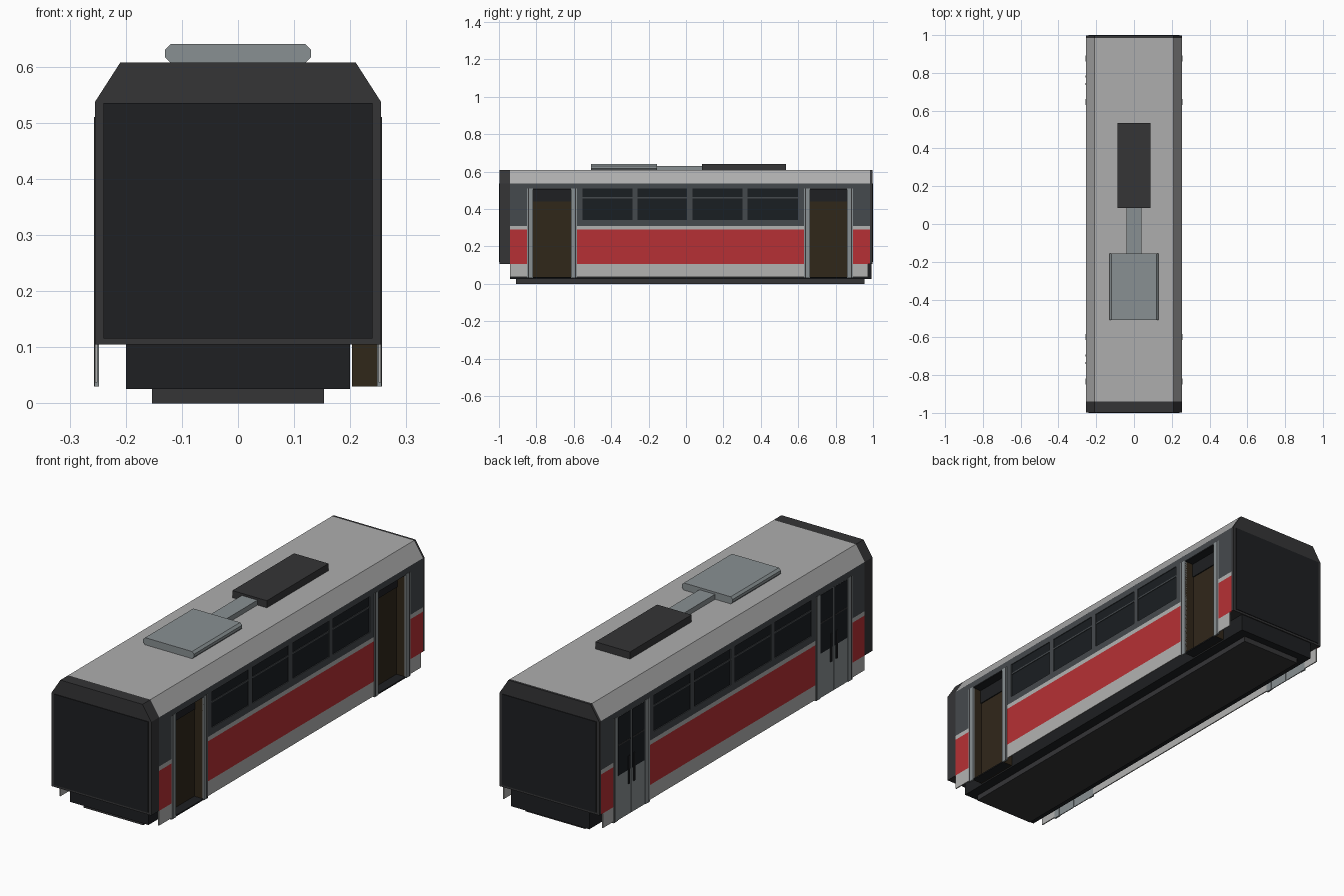
import bpy, bmesh

if "Cube" in bpy.data.objects:
    bpy.data.objects.remove(bpy.data.objects["Cube"])

def mat(name, r, g, b):
    m = bpy.data.materials.new(name)
    m.diffuse_color = (r, g, b, 1)
    m.use_nodes = True
    m.node_tree.nodes["Principled BSDF"].inputs["Base Color"].default_value = m.diffuse_color
    return m

RED = mat("red", 0.47, 0.03, 0.035)
LIGHT = mat("light_grey", 0.45, 0.45, 0.44)
ROOF = mat("roof_grey", 0.42, 0.42, 0.42)
SLATE = mat("slate", 0.06, 0.068, 0.075)
METAL = mat("metal", 0.25, 0.28, 0.29)
DARK = mat("dark_trim", 0.035, 0.035, 0.037)
BLACK = mat("black", 0.013, 0.014, 0.016)
GLASS = mat("glass", 0.01, 0.013, 0.016)
BROWN = mat("door_interior", 0.03, 0.02, 0.01)

def mesh_object(name, bm, material):
    bmesh.ops.recalc_face_normals(bm, faces=bm.faces)
    me = bpy.data.meshes.new(name)
    bm.to_mesh(me)
    bm.free()
    me.materials.append(material)
    ob = bpy.data.objects.new(name, me)
    bpy.context.collection.objects.link(ob)
    return ob

def prism(name, profile, y0, y1, material):
    """Extrude an x-z profile along y."""
    bm = bmesh.new()
    face = bm.faces.new([bm.verts.new((x, y0, z)) for x, z in profile])
    ext = bmesh.ops.extrude_face_region(bm, geom=[face])
    verts = [g for g in ext["geom"] if isinstance(g, bmesh.types.BMVert)]
    bmesh.ops.translate(bm, vec=(0, y1 - y0, 0), verts=verts)
    return mesh_object(name, bm, material)

def box(name, x, y, z, material):
    prof = [(x[0], z[0]), (x[1], z[0]), (x[1], z[1]), (x[0], z[1])]
    return prism(name, prof, y[0], y[1], material)

def side_box(name, s, x, y, z, material):
    """Box on the right (s=1) or left (s=-1) side."""
    return box(name, sorted((s * x[0], s * x[1])), y, z, material)

Y0, Y1 = -0.94, 0.985
DOORS = [(-0.85, -0.583), (0.63, 0.893)]
SPANS = [(Y0, -0.85), (-0.583, 0.63), (0.893, Y1)]
WINDOWS = [(-0.553, -0.286), (-0.259, 0.006), (0.036, 0.303), (0.33, 0.598)]
WALL = (0.25, 0.255)

# roof with sloped shoulders
prism("roof", [(-0.255, 0.537), (0.255, 0.537), (0.21, 0.607), (-0.21, 0.607)], Y0, Y1, ROOF)

# end caps with flat gangway panels
CAP = [(-0.255, 0.105), (0.255, 0.105), (0.255, 0.537), (0.21, 0.607), (-0.21, 0.607), (-0.255, 0.537)]
prism("front_cap", CAP, -0.997, Y0, DARK)
prism("rear_cap", CAP, Y1, 0.997, DARK)
box("front_panel", (-0.24, 0.24), (-1, -0.996), (0.115, 0.535), BLACK)
box("rear_panel", (-0.24, 0.24), (0.996, 1), (0.115, 0.535), BLACK)

# floor, underframe and lower chassis
box("floor", (-0.25, 0.2), (Y0, Y1), (0.105, 0.115), DARK)
for y in SPANS:
    box("floor_edge", (0.2, 0.25), y, (0.105, 0.115), DARK)
box("underframe", (-0.2, 0.2), (Y0, 0.992), (0.025, 0.105), BLACK)
box("chassis", (-0.153, 0.153), (-0.91, 0.955), (0, 0.025), DARK)

for s in (1, -1):
    # horizontal wall bands between the doors
    for y in SPANS:
        low_y = (y[0], min(y[1], 0.972))
        side_box("skirt", s, WALL, low_y, (0.037, 0.105), LIGHT)
        side_box("red_band", s, WALL, y, (0.105, 0.29), RED)
        side_box("light_band", s, WALL, y, (0.29, 0.31), LIGHT)
    side_box("upper_rail", s, WALL, (Y0, Y1), (0.508, 0.537), SLATE)
    side_box("window_sill", s, WALL, SPANS[1], (0.31, 0.342), SLATE)
    for y in (SPANS[0], SPANS[2]):
        side_box("end_wall", s, WALL, y, (0.31, 0.508), SLATE)

    # pillars, glass and window bars
    edges = [SPANS[1][0]] + [v for w in WINDOWS for v in w] + [SPANS[1][1]]
    for a, b in zip(edges[::2], edges[1::2]):
        side_box("window_pillar", s, WALL, (a, b), (0.342, 0.508), SLATE)
    for w in WINDOWS:
        side_box("window_glass", s, (0.247, 0.251), w, (0.342, 0.508), GLASS)
        side_box("window_bar", s, (0.25, 0.254), w, (0.456, 0.463), SLATE)

    # door posts
    for a, b in DOORS:
        for p, q in ((a, a + 0.032), (b - 0.032, b)):
            mid = p + 0.008 if p == a else q - 0.008
            side_box("door_post", s, (0.248, 0.256), (p, q), (0.03, 0.51), METAL)
            side_box("door_seal", s, (0.25, 0.2565), (mid - 0.003, mid + 0.003), (0.03, 0.51), DARK)

# open doorways on the right side
for a, b in DOORS:
    a, b = a + 0.03, b - 0.03
    box("doorway_back", (0.203, 0.207), (a, b), (0.03, 0.51), BROWN)
    box("doorway_step", (0.203, 0.253), (a, b), (0.03, 0.036), BLACK)
    box("doorway_header", (0.207, 0.212), (a, b), (0.44, 0.51), BLACK)
    box("doorway_ceiling", (0.203, 0.253), (a, b), (0.505, 0.51), BLACK)
    for y in (a, b):
        box("doorway_side", (0.203, 0.253), (y - 0.002, y + 0.002), (0.03, 0.51), BROWN)

# closed double doors on the left side
for a, b in DOORS:
    a, b = a + 0.032, b - 0.032
    c = (a + b) / 2
    for p, q, h in ((a, c - 0.002, c - 0.02), (c + 0.002, b, c + 0.02)):
        box("door_leaf", (-0.253, -0.249), (p, q), (0.03, 0.51), METAL)
        box("door_glass", (-0.2545, -0.252), (p + 0.004, q - 0.004), (0.235, 0.505), GLASS)
        box("door_bar", (-0.2552, -0.252), (p + 0.004, q - 0.004), (0.372, 0.378), DARK)
        box("door_handle", (-0.257, -0.252), (h - 0.005, h + 0.005), (0.17, 0.3), BLACK)

# roof equipment
prism("roof_unit", [(-0.12, 0.606), (0.12, 0.606), (0.13, 0.617), (0.13, 0.63), (0.12, 0.64),
                    (-0.12, 0.64), (-0.13, 0.63), (-0.13, 0.617)], -0.507, -0.155, METAL)
box("roof_duct", (-0.04, 0.04), (-0.155, 0.085), (0.606, 0.63), METAL)
box("roof_box", (-0.088, 0.088), (0.085, 0.535), (0.606, 0.64), DARK)
